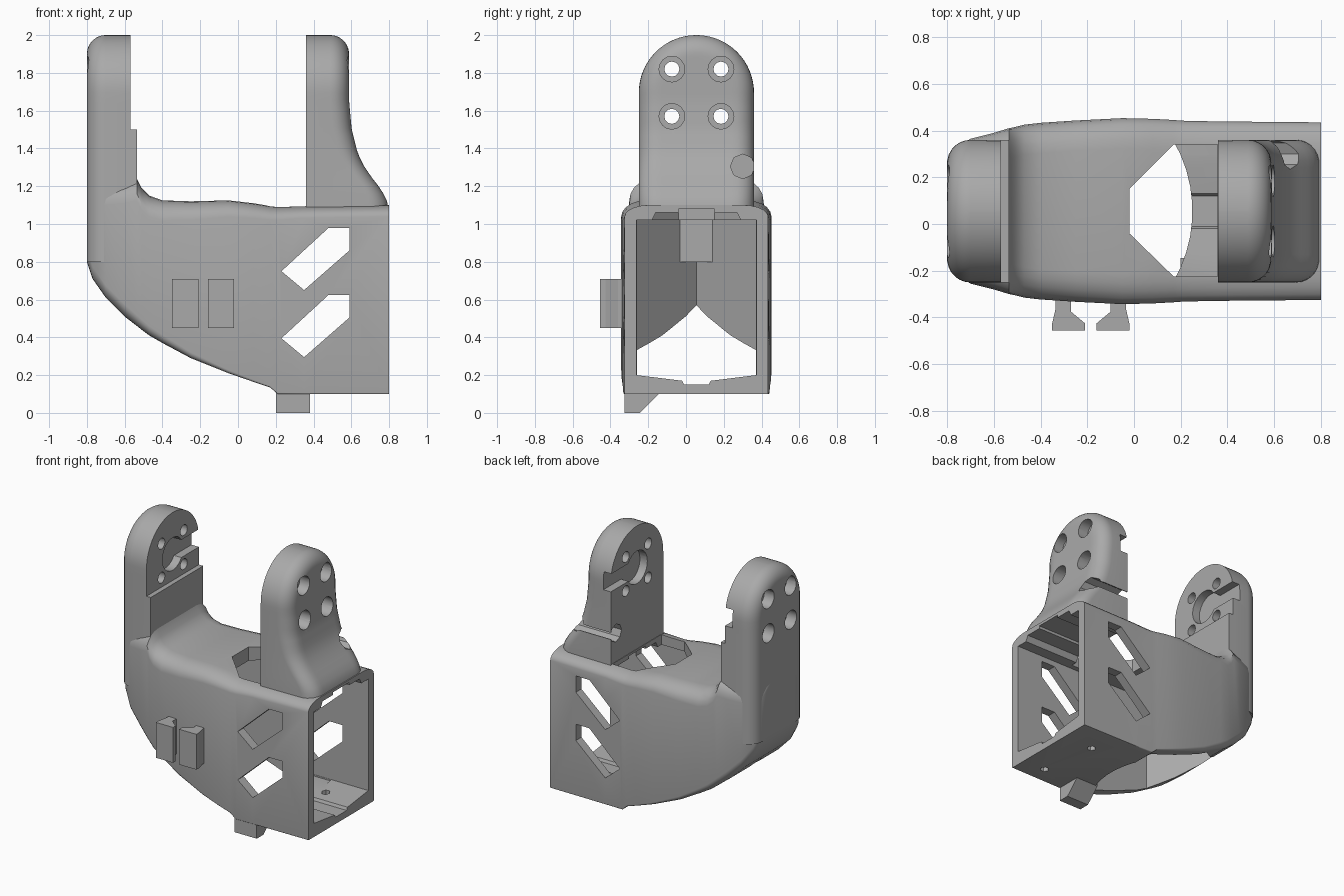
import bpy, bmesh
from math import sin, cos, pi, sqrt, hypot
from mathutils import Vector

cube = bpy.data.objects.get("Cube")
if cube:
    bpy.data.objects.remove(cube, do_unlink=True)

grey = bpy.data.materials.new("plain grey")
grey.use_nodes = True
COLOUR = (0.40, 0.40, 0.40, 1)
grey.diffuse_color = COLOUR
grey.node_tree.nodes["Principled BSDF"].inputs["Base Color"].default_value = COLOUR

MID = 0.055  # y of the symmetry plane


def loft(name, rings):
    """Closed solid through equal-sized rings of points."""
    bm = bmesh.new()
    rows = [[bm.verts.new(p) for p in ring] for ring in rings]
    n = len(rows[0])
    for a, b in zip(rows, rows[1:]):
        for i in range(n):
            j = (i + 1) % n
            bm.faces.new((a[i], a[j], b[j], b[i]))
    bm.faces.new(rows[0])
    bm.faces.new(rows[-1])
    bmesh.ops.recalc_face_normals(bm, faces=bm.faces)
    mesh = bpy.data.meshes.new(name)
    bm.to_mesh(mesh)
    bm.free()
    mesh.materials.append(grey)
    obj = bpy.data.objects.new(name, mesh)
    bpy.context.collection.objects.link(obj)
    return obj


def prism(name, pts, axis, lo, hi):
    """Extrude a 2D outline along one axis."""
    def place(p, h):
        c = list(p)
        c.insert("xyz".index(axis), h)
        return Vector(c)
    return loft(name, [[place(p, h) for p in pts] for h in (lo, hi)])


def circle(cx, cy, r, n=24):
    return [(cx + r * cos(2 * pi * i / n), cy + r * sin(2 * pi * i / n)) for i in range(n)]


def rect(x0, y0, x1, y1):
    return [(x0, y0), (x1, y0), (x1, y1), (x0, y1)]


def cut(obj, pts, axis, lo, hi):
    cutter = prism("cutter", pts, axis, lo, hi)
    cutter.hide_render = True
    mod = obj.modifiers.new("cut", 'BOOLEAN')
    mod.operation, mod.solver, mod.object = 'DIFFERENCE', 'EXACT', cutter
    with bpy.context.temp_override(object=obj, active_object=obj):
        bpy.ops.object.modifier_apply(modifier=mod.name)
    bpy.data.objects.remove(cutter, do_unlink=True)


def smooth(obj, angle=0.6):
    bpy.ops.object.select_all(action='DESELECT')
    obj.select_set(True)
    bpy.context.view_layer.objects.active = obj
    bpy.ops.object.shade_smooth_by_angle(angle=angle)


def lerp(table, t):
    for (a, u), (b, v) in zip(table, table[1:]):
        if t <= b:
            return u + (v - u) * max(0, t - a) / (b - a)
    return table[-1][1]


# Hollow body: sections along x with bottom, top and half width
def body_ring(x, z0, z1, w):
    t = min(1, max(0, (0.4 - x) / 1.0))
    ry, rz, rb = 0.13, 0.06 + 0.06 * t, 0.005 + 0.06 * t * t
    ring = []
    for sy, sz, a, b in ((1, -1, rb, rb), (1, 1, ry, rz), (-1, 1, ry, rz), (-1, -1, rb, rb)):
        arc = []
        for i in range(6):
            ang = pi / 2 * i / 5
            zc = z1 - b if sz > 0 else z0 + b
            arc.append((x, MID + sy * (w - a + a * cos(ang)), zc + sz * b * sin(ang)))
        ring += arc if sy * sz > 0 else arc[::-1]
    return ring


stations = [(-.8, .80, 1.2, .21), (-.77, .71, 1.21, .265), (-.7, .61, 1.22, .31),
            (-.6, .51, 1.23, .335), (-.535, .46, 1.24, .355), (-.51, .44, 1.19, .36),
            (-.47, .41, 1.15, .37), (-.4, .37, 1.125, .378), (-.25, .29, 1.12, .388),
            (-.05, .21, 1.125, .398), (.08, .165, 1.11, .395), (.17, .135, 1.095, .39),
            (.21, .1, 1.092, .387), (.35, .1, 1.095, .384), (.8, .1, 1.1, .38)]
body = loft("hollow_body", [body_ring(*s) for s in stations])

# Inner chamber with a pointed rear, and the opening through the underside
def chamber(front):
    return [(-.66, MID), (-.33, -.26)] + front + [(-.33, .37)]

cut(body, chamber([(.5, -.26), (.5, .37)]), "z", .19, 1.02)
arc = [(-.35 + sqrt(.36 - v * v), MID + v) for v in [-.315 + .07 * i for i in range(10)]]
cut(body, chamber(arc), "z", -.1, .5)

# Grooved socket at the open end
cut(body, [(-.262, .2), (-.02, .17), (-.01, .15), (.12, .15), (.13, .17), (.372, .2),
           (.372, 1.02), (.29, 1.02), (.27, 1.06), (.15, 1.06), (.15, 1.08), (-.04, 1.08),
           (-.04, 1.06), (-.16, 1.06), (-.18, 1.02), (-.262, 1.02)], "x", .2, .9)

# Roof opening and floor screw holes
cut(body, [(-.02, -.04), (.17, -.225), (.357, -.225), (.357, .34), (.17, .34), (-.02, .15)],
    "z", .9, 1.3)
for x, y in ((.62, -.2), (.56, .22)):
    cut(body, circle(x, y, .03, 6), "z", 0, .3)

# Slanted windows through both side walls
for dz in (0, -.355):
    cut(body, [(.23, .75 + dz), (.35, .65 + dz), (.59, .86 + dz), (.59, .98 + dz),
               (.48, .98 + dz)], "y", -1, 1)
smooth(body)

# Upright arms with an arched top and rounded outer rim
R, ZC, RIM = .305, 1.695, .1


def arm(name, side, inner, z_low, face):
    zs = [z_low + (ZC - z_low) * i / 16 for i in range(17)]
    zs += [ZC + R * sin(pi / 2 * i / 16.2) for i in range(1, 17)]
    rings = []
    for z in zs:
        w = R if z <= ZC else sqrt(R * R - (z - ZC) ** 2)
        ring = [(side * inner, MID + w, z), (side * inner, MID - w, z)]
        for i in range(25):
            v = -w * cos(pi * i / 24)
            d = R - (abs(v) if z <= ZC else hypot(v, z - ZC))
            k = max(0, RIM - d)
            inset = RIM - sqrt(max(0, RIM * RIM - k * k))
            ring.append((side * (lerp(face, z) - inset), MID + v, z))
        rings.append(ring)
    obj = loft(name, rings)
    # Screw holes with wide outer seats
    top = face[-1][1]
    for y in (-.075, .185):
        for z in (1.57, 1.82):
            cut(obj, circle(y, z, .04, 12), "x", -1, 1)
            cut(obj, circle(y, z, .068, 16), "x", *sorted((side * (top - .08), side * 1)))
    # Keyhole recess running to the back edge
    near, deep = side * (inner - .1), side * (inner + .06)
    cut(obj, circle(MID, ZC, .12), "x", *sorted((near, deep)))
    cut(obj, rect(MID, 1.63, .5, 1.76), "x", *sorted((near, deep)))
    return obj


flare = [(1.085, .795), (1.12, .79), (1.18, .76), (1.25, .705), (1.31, .665), (1.37, .635),
         (1.5, .602), (1.65, .588), (2, .588)]
right_arm = arm("flared_arm", 1, .36, 1.085, flare)
# Cable notch in the flared arm
cut(right_arm, circle(.3, 1.305, .065, 8), "x", 0, 1)
cut(right_arm, rect(.3, 1.28, .5, 1.33), "x", 0, 1)
smooth(right_arm)
left_arm = arm("tall_arm", -1, .57, .8, [(.8, .8), (2, .8)])
smooth(left_arm)

# Thicker lower pad on the inside of the tall arm
prism("arm_pad", rect(MID - R, 1.1, MID + R, 1.5), "x", -.6, -.535)

# Pair of facing cable hooks on the front wall
for name, side in (("cable_hook_outer", -1), ("cable_hook_inner", 1)):
    hook = [(.085, -.3), (.15, -.3), (.15, -.36), (.165, -.425), (.165, -.455), (.025, -.455),
            (.025, -.425), (.085, -.375)]
    prism(name, [(-.185 + side * x, y) for x, y in hook], "z", .45, .71)

# Chamfered tab under the floor
prism("bottom_tab", [(-.325, .12), (-.325, 0), (-.245, 0), (-.145, .1), (-.145, .12)],
      "x", .2, .38)
